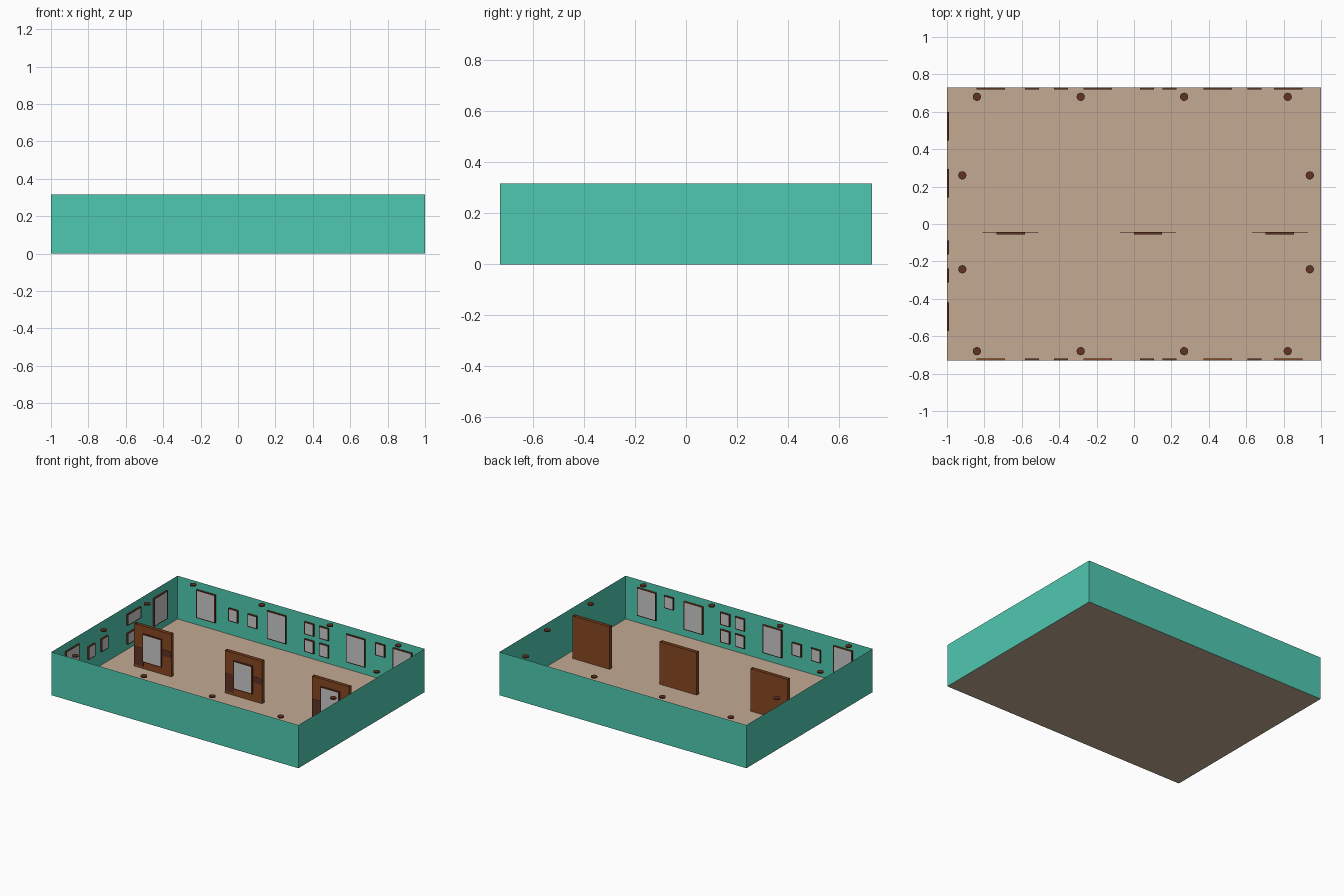
import bpy, bmesh, math
from mathutils import Matrix, Vector

if "Cube" in bpy.data.objects:
    bpy.data.objects.remove(bpy.data.objects["Cube"])


def material(name, r, g, b):
    m = bpy.data.materials.new(name)
    m.diffuse_color = (r, g, b, 1)
    m.use_nodes = True
    m.node_tree.nodes["Principled BSDF"].inputs["Base Color"].default_value = m.diffuse_color
    return m


TEAL = material("teal wall", 0.078, 0.584, 0.434)
TAN = material("tan floor", 0.546, 0.402, 0.296)
GREY = material("grey canvas", 0.59, 0.59, 0.59)
DARK = material("dark brown", 0.117, 0.032, 0.017)
BROWN = material("panel brown", 0.242, 0.065, 0.016)

HX, HY, HZ = 1.0, 0.73, 0.316


def finish(bm, name, mats):
    me = bpy.data.meshes.new(name)
    bm.to_mesh(me)
    bm.free()
    for m in mats:
        me.materials.append(m)
    ob = bpy.data.objects.new(name, me)
    bpy.context.collection.objects.link(ob)
    return ob


def box(x0, x1, y0, y1, z0, z1):
    bm = bmesh.new()
    bmesh.ops.create_cube(bm, size=1)
    for v in bm.verts:
        v.co = Vector(((x0 + x1) / 2 + v.co.x * (x1 - x0),
                       (y0 + y1) / 2 + v.co.y * (y1 - y0),
                       (z0 + z1) / 2 + v.co.z * (z1 - z0)))
    bm.normal_update()
    return bm


def drop_faces(bm, test):
    doomed = [f for f in bm.faces if test(f.normal)]
    bmesh.ops.delete(bm, geom=doomed, context='FACES_ONLY')


# Room: thin walls and a floor
bm = box(-HX, HX, -HY, HY, 0, HZ)
drop_faces(bm, lambda n: abs(n.z) > 0.5)
finish(bm, "walls", [TEAL])
bm = box(-HX, HX, -HY, HY, 0, HZ)
drop_faces(bm, lambda n: n.z > -0.5)
bmesh.ops.reverse_faces(bm, faces=bm.faces[:])
finish(bm, "floor", [TAN])


# Framed picture facing -y, turned about z and moved into place
def picture(name, place, turn, c, w, z0, z1, light_top=False):
    bm = box(c - w / 2, c + w / 2, -0.012, -0.0005, z0, z1)
    front = [f for f in bm.faces if f.normal.y < -0.5]
    top = [f for f in bm.faces if f.normal.z > 0.5]
    if light_top:
        top[0].material_index = 2
    bmesh.ops.inset_region(bm, faces=front, thickness=0.009)
    front[0].material_index = 1
    bm.transform(Matrix.Translation(place) @ Matrix.Rotation(turn, 4, 'Z'))
    return finish(bm, name, [DARK, GREY, BROWN])


BIG, MID, HIGH, LOW = (0.055, 0.26), (0.102, 0.195), (0.17, 0.26), (0.042, 0.135)
LONG = [(-0.765, 0.152, BIG), (-0.545, 0.075, MID), (-0.39, 0.075, MID),
        (-0.193, 0.152, BIG), (0.07, 0.075, HIGH), (0.07, 0.075, LOW),
        (0.19, 0.075, HIGH), (0.19, 0.075, LOW), (0.447, 0.152, BIG),
        (0.645, 0.075, HIGH), (0.825, 0.152, BIG)]
SIDE = [(0.523, 0.152, BIG), (0.217, 0.152, (0.178, 0.26)),
        (0.217, 0.152, (0.04, 0.122)), (-0.125, 0.075, MID),
        (-0.275, 0.075, MID), (-0.495, 0.152, BIG)]

# Pictures on the back, front and left walls
for c, w, (z0, z1) in LONG:
    picture("back_picture", (0, HY, 0), 0, c, w, z0, z1)
    picture("front_picture", (0, -HY, 0), math.pi, -c, w, z0, z1, w > 0.1)
for c, w, (z0, z1) in SIDE:
    picture("left_picture", (-HX, 0, 0), math.pi / 2, c, w, z0, z1)

# Freestanding display panels, open at the top, with a picture on the front
for c in (-0.66, 0.075, 0.78):
    bm = box(c - 0.15, c + 0.15, -0.043, -0.017, 0.002, 0.314)
    drop_faces(bm, lambda n: abs(n.z) > 0.5)
    finish(bm, "display_panel", [BROWN])
    picture("panel_picture", (0, -0.043, 0), 0, c, 0.152, *BIG)
    # Dark painted patches either side of the picture
    for x0, x1, z0, z1 in ((-0.15, -0.076, 0.02, 0.15), (0.076, 0.15, 0.14, 0.185)):
        bm = box(c + x0, c + x1, -0.045, -0.0432, z0, z1)
        finish(bm, "panel_patch", [DARK])

# Small round lamps at wall-top height
spots = [(x, s * 0.68) for x in (-0.84, -0.285, 0.268, 0.822) for s in (-1, 1)]
spots += [(x, y) for x in (-0.918, 0.94) for y in (-0.242, 0.26)]
for x, y in spots:
    bm = bmesh.new()
    bmesh.ops.create_cone(bm, cap_ends=True, segments=16, radius1=0.022,
                          radius2=0.022, depth=0.008)
    bm.transform(Matrix.Translation((x, y, HZ - 0.004)))
    finish(bm, "ceiling_lamp", [DARK])
